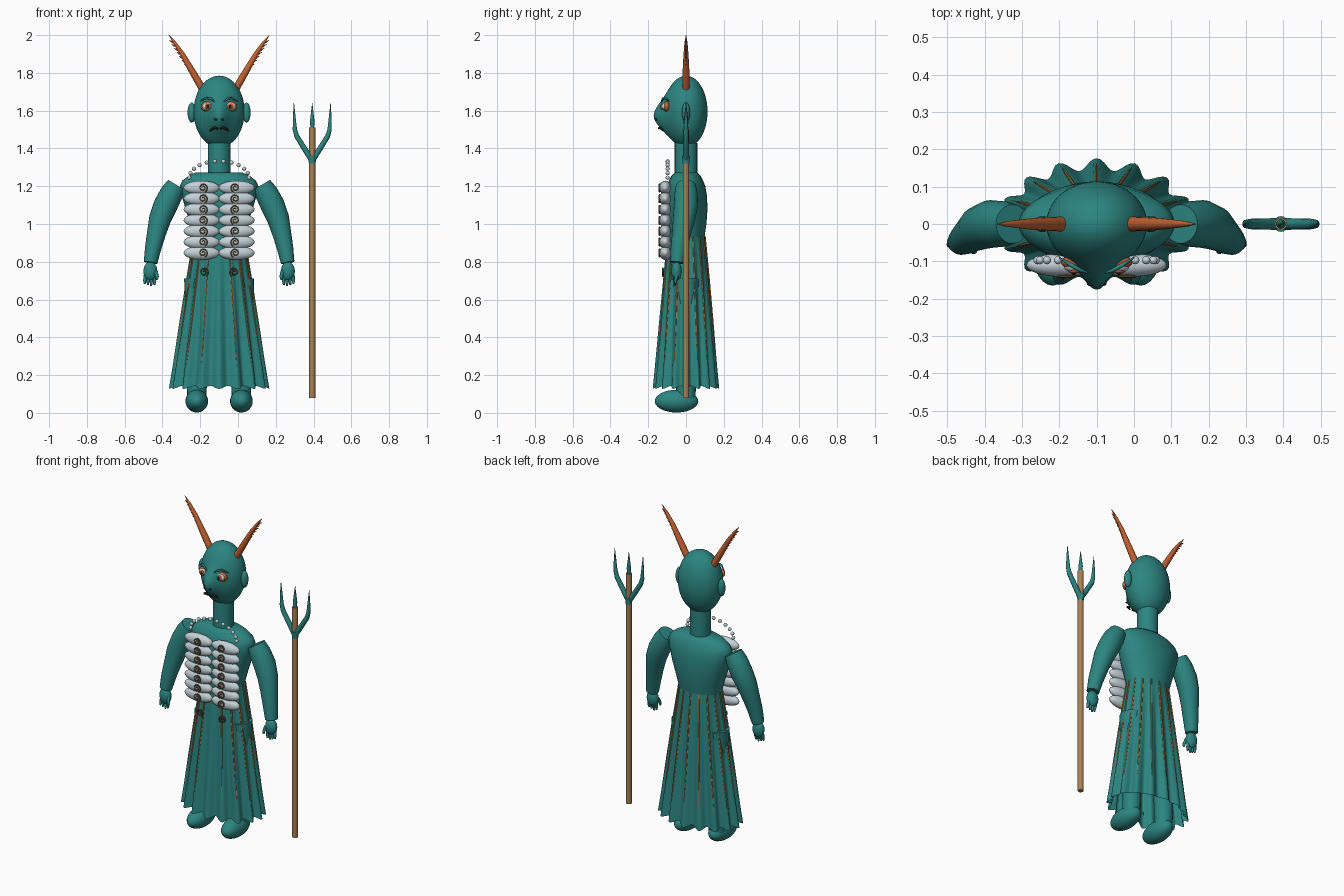
import bpy, bmesh
from math import sin, cos, pi, exp
from mathutils import Vector

if "Cube" in bpy.data.objects:
    bpy.data.objects.remove(bpy.data.objects["Cube"])

CX = -0.10  # figure axis

def mat(name, c):
    m = bpy.data.materials.new(name)
    m.diffuse_color = (*c, 1)
    m.use_nodes = True
    m.node_tree.nodes["Principled BSDF"].inputs["Base Color"].default_value = m.diffuse_color
    return m

TEAL = mat("teal", (0.025, 0.235, 0.22))
ORANGE = mat("orange", (0.55, 0.12, 0.03))
BONE = mat("bone", (0.55, 0.64, 0.68))
GOLD = mat("gold", (0.42, 0.2, 0.05))
BROWN = mat("brown", (0.13, 0.09, 0.05))
WOOD = mat("wood", (0.4, 0.22, 0.09))
DARK = mat("dark", (0.01, 0.02, 0.02))

def finish(bm, name, m, angle=50):
    bmesh.ops.recalc_face_normals(bm, faces=bm.faces)
    me = bpy.data.meshes.new(name)
    bm.to_mesh(me)
    bm.free()
    me.materials.append(m)
    ob = bpy.data.objects.new(name, me)
    bpy.context.collection.objects.link(ob)
    bpy.ops.object.select_all(action='DESELECT')
    ob.select_set(True)
    bpy.context.view_layer.objects.active = ob
    bpy.ops.object.shade_smooth_by_angle(angle=angle * pi / 180)
    return ob

def loft(name, rings, m, caps=True, angle=50):
    bm = bmesh.new()
    vs = [[bm.verts.new(p) for p in r] for r in rings]
    n = len(vs[0])
    for a, b in zip(vs, vs[1:]):
        for i in range(n):
            bm.faces.new((a[i], a[(i + 1) % n], b[(i + 1) % n], b[i]))
    if caps:
        bm.faces.new(vs[0])
        bm.faces.new(vs[-1])
    return finish(bm, name, m, angle)

def tube(name, pts, radii, m, n=10):
    """Round tube along a path lying roughly in a vertical x-z plane."""
    pts = [Vector(p) for p in pts]
    rings = []
    for i, p in enumerate(pts):
        d = (pts[min(i + 1, len(pts) - 1)] - pts[max(i - 1, 0)]).normalized()
        u = Vector((0, 1, 0))
        u = (u - d * u.dot(d)).normalized()
        v = d.cross(u)
        r = radii[i] if isinstance(radii, (list, tuple)) else radii
        rings.append([p + (u * cos(2 * pi * k / n) + v * sin(2 * pi * k / n)) * r for k in range(n)])
    return loft(name, rings, m)

def ball(name, c, r, m, seg=20, ring=12, shape=None):
    bm = bmesh.new()
    bmesh.ops.create_uvsphere(bm, u_segments=seg, v_segments=ring, radius=1)
    for v in bm.verts:
        v.co = Vector([v.co[i] * r[i] + c[i] for i in range(3)])
        if shape:
            shape(v)
    return finish(bm, name, m)

def ellipse(z, rx, ry, n=40):
    return [(CX + rx * cos(2 * pi * k / n), ry * sin(2 * pi * k / n), z) for k in range(n)]

# torso and neck
loft("torso", [ellipse(*r) for r in (
    (0.85, .12, .085), (.93, .133, .098), (1.0, .152, .108), (1.08, .178, .114), (1.15, .198, .111),
    (1.2, .208, .102), (1.23, .195, .09), (1.255, .16, .077), (1.272, .125, .06))], TEAL)
loft("neck", [ellipse(z, .06, .06, 24) for z in (1.25, 1.43)], TEAL)

# pleated skirt, open at the hem
def skirt_point(t, f, out=0):
    w = .016 * f * cos(16 * t) + out
    return (CX + (.13 + .12 * f + w) * cos(t), (.098 + .062 * f + w) * sin(t),
            .95 - f * (.815 + .008 * cos(16 * t)))
loft("skirt", [[skirt_point(2 * pi * k / 160, f / 10) for k in range(160)] for f in range(11)],
     TEAL, caps=False)

# gold stripes that sink into the skirt pleats
for k in range(16):
    if k != 12:
        t = 2 * pi * k / 16
        tube("skirt_stripe", [skirt_point(t, f, .001 - .003 * f) for f in (.02, .3, .6, .9)],
             [.004, .005, .004, .001], GOLD, 6)

# head with a ridge-like nose
def nose(v):
    if v.co.y < 0:
        k = exp(-((v.co.x - CX) / .05) ** 2 - ((v.co.z - 1.57) / .085) ** 2)
        v.co.y -= .058 * k * min(1, -v.co.y / .06)
ball("head", (CX, 0, 1.595), (.135, .114, .19), TEAL, 48, 32, nose)

def spiral(x, y, z, s):
    pts, rad = [], []
    for i in range(22):
        a, r = i * .5, .004 + .001 * i
        pts.append((x + s * r * cos(a), y, z + r * sin(a)))
        rad.append(.0045)
    tube("spiral", pts, rad, BROWN, 6)

for s in (-1, 1):
    X = lambda d: CX + s * d
    # face
    ball("ear", (X(.145), 0, 1.59), (.022, .022, .053), TEAL)
    ball("eye_rim", (X(.06), -.102, 1.622), (.036, .018, .028), ORANGE)
    ball("eyeball", (X(.06), -.112, 1.622), (.028, .018, .021), BONE)
    ball("iris", (X(.06), -.126, 1.622), (.016, .007, .017), ORANGE)
    ball("pupil", (X(.06), -.132, 1.622), (.007, .004, .011), DARK)
    tube("eyebrow", [(X(.025), -.13, 1.648), (X(.045), -.123, 1.664), (X(.068), -.11, 1.667), (X(.1), -.09, 1.65)],
         [.003, .006, .006, .002], TEAL, 8)
    ball("nostril", (X(.018), -.158, 1.553), (.009, .008, .006), DARK, 12, 8)
    tube("moustache", [(X(.006), -.146, 1.505), (X(.025), -.138, 1.51), (X(.042), -.126, 1.5), (X(.052), -.12, 1.49)],
         [.004, .008, .006, .002], DARK, 8)
    # horn with a serrated outer edge
    hp = [(.085, 1.71), (.12, 1.77), (.155, 1.83), (.195, 1.9), (.235, 1.96), (.266, 2.0)]
    tube("horn", [(X(d), 0, z) for d, z in hp], [.02, .019, .017, .013, .008, .001], ORANGE, 14)
    for i in range(7):
        d, z = .165 + i * .013, 1.835 + i * .021
        tube("horn_barb", [(X(d), 0, z), (X(d + .022), 0, z + .012)], [.007, .001], ORANGE, 6)
    # arm and hand
    tube("arm", [(X(.225), 0, 1.207), (X(.25), 0, 1.165), (X(.283), 0, 1.1), (X(.312), -.01, 1.03),
                 (X(.332), -.024, .95), (X(.35), -.038, .87), (X(.363), -.047, .795)],
         [.052, .061, .064, .059, .05, .043, .036], TEAL, 24)
    ball("palm", (X(.364), -.05, .75), (.037, .028, .05), TEAL)
    for i in range(4):
        d = .34 + i * .017
        tube("finger", [(X(d), -.05, .73), (X(d + .002), -.055, .7), (X(d + .003), -.058, .672 + .006 * abs(i - 1))],
             [.009, .009, .005], TEAL, 8)
    tube("thumb", [(X(.335), -.06, .75), (X(.328), -.072, .72), (X(.33), -.076, .705)], [.01, .009, .005], TEAL, 8)
    # leg and foot
    tube("leg", [(X(.115), 0, .71), (X(.118), 0, .06)], [.07, .05], TEAL, 20)
    ball("foot", (X(.118), -.05, .062), (.06, .115, .06), TEAL, 28, 18)
    # chest plates with spirals
    for i in range(7):
        z = 1.192 - i * .0575
        ball("chest_plate", (X(.093), -.11, z), (.095, .031, .037), BONE, 24, 14)
        spiral(X(.085), -.14, z, s)
    spiral(X(.08), -.122, .745, s)

# bead necklace
for i in range(12):
    a = pi * (i / 11)
    ball("bead", (CX + .158 * cos(a), -.097, 1.245 + .088 * sin(a)), (.011,) * 3, BONE, 12, 8)

# trident
TX = .393
tube("trident_shaft", [(TX, 0, .08), (TX, 0, 1.51)], .0165, WOOD, 16)
tube("trident_center_prong", [(TX, 0, 1.5), (TX, 0, 1.54), (TX, 0, 1.64)], [.009, .013, .001], TEAL, 10)
tube("trident_socket", [(TX, 0, 1.32), (TX, 0, 1.36)], [.018, .021], TEAL, 16)
for s in (-1, 1):
    tube("trident_prong", [(TX + s * d, 0, z) for d, z in (
        (0, 1.335), (.045, 1.405), (.082, 1.465), (.092, 1.5), (.095, 1.56), (.097, 1.64))],
        [.016, .015, .014, .012, .008, .001], TEAL, 10)
